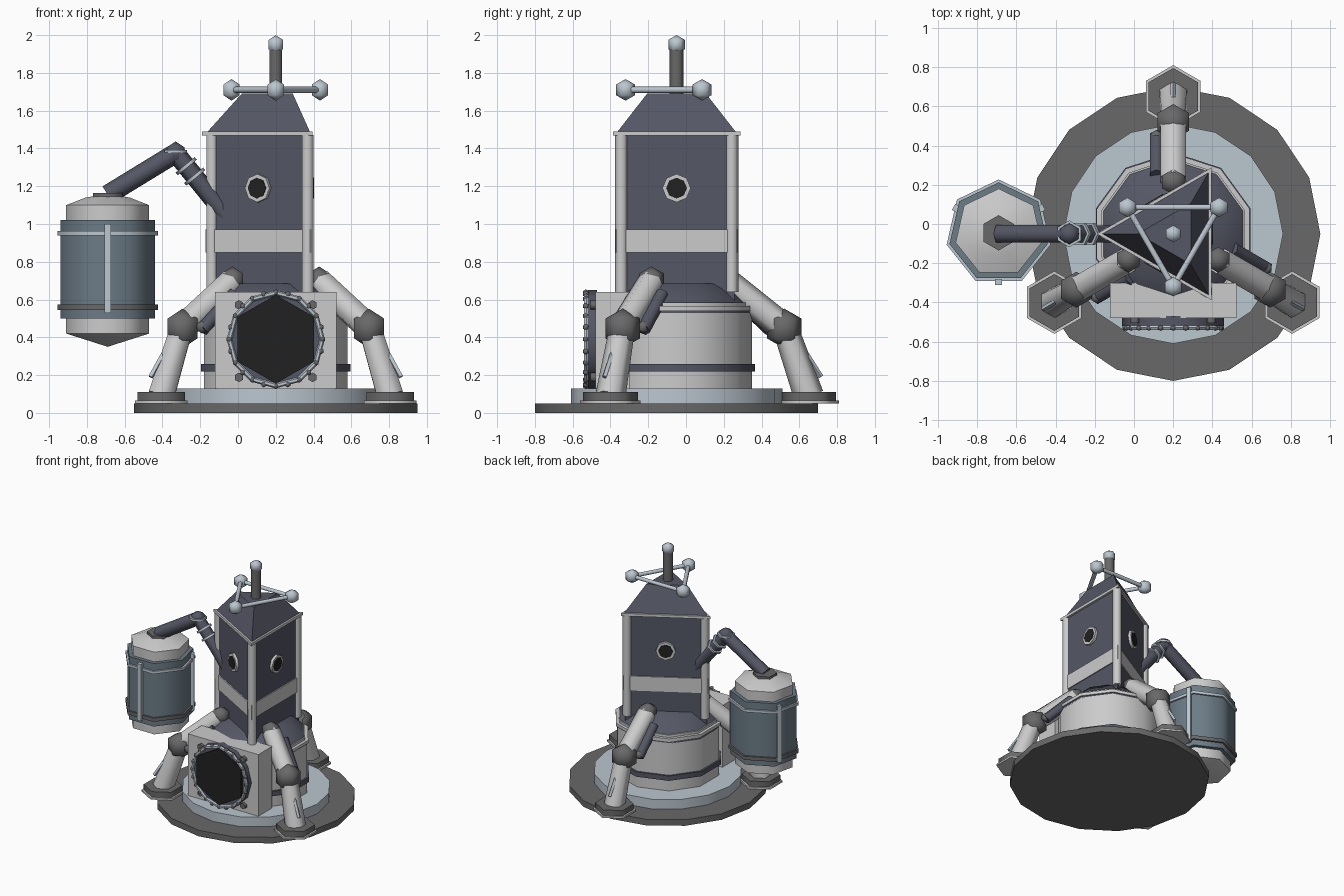
import bpy, bmesh
from math import sin, cos, pi, radians
from mathutils import Vector

if "Cube" in bpy.data.objects:
    bpy.data.objects.remove(bpy.data.objects["Cube"])

CX, CY = 0.2, -0.05      # main axis


def mat(name, r, g, b):
    m = bpy.data.materials.new(name)
    m.diffuse_color = (r, g, b, 1)
    m.use_nodes = True
    m.node_tree.nodes["Principled BSDF"].inputs["Base Color"].default_value = m.diffuse_color
    return m


LIGHT = mat("light_grey", 0.6, 0.6, 0.6)
PALE = mat("pale_blue", 0.5, 0.57, 0.63)
DARK = mat("dark_slate", 0.09, 0.095, 0.13)
GREY = mat("mid_grey", 0.14, 0.14, 0.14)
BLACK = mat("black", 0.015, 0.015, 0.015)
STEEL = mat("steel_blue", 0.15, 0.2, 0.24)


def finish(name, bm, col, smooth=True):
    bmesh.ops.recalc_face_normals(bm, faces=bm.faces)
    me = bpy.data.meshes.new(name)
    bm.to_mesh(me)
    bm.free()
    ob = bpy.data.objects.new(name, me)
    bpy.context.collection.objects.link(ob)
    me.materials.append(col)
    if smooth:
        bpy.ops.object.select_all(action='DESELECT')
        ob.select_set(True)
        bpy.context.view_layer.objects.active = ob
        bpy.ops.object.shade_smooth_by_angle(angle=radians(62))
    return ob


def lathe(name, profile, n, col, x=CX, y=CY, start=90, smooth=True):
    """Stack (radius, z) rings of n sides, closed at both ends."""
    bm = bmesh.new()
    rings = []
    for r, z in profile:
        if r == 0:
            rings.append([bm.verts.new((x, y, z))])
        else:
            a = [radians(start) + 2 * pi * i / n for i in range(n)]
            rings.append([bm.verts.new((x + r * cos(t), y + r * sin(t), z)) for t in a])
    for lo, hi in zip(rings, rings[1:]):
        for i in range(n):
            j = (i + 1) % n
            if len(lo) == 1:
                bm.faces.new((lo[0], hi[i], hi[j]))
            elif len(hi) == 1:
                bm.faces.new((lo[i], lo[j], hi[0]))
            else:
                bm.faces.new((lo[i], lo[j], hi[j], hi[i]))
    for end in (rings[0], rings[-1]):
        if len(end) > 1:
            bm.faces.new(end)
    return finish(name, bm, col, smooth)


def tube(name, a, b, r, col, n=6, r2=None):
    a, b = Vector(a), Vector(b)
    ob = lathe(name, [(r, 0), (r if r2 is None else r2, (b - a).length)], n, col, 0, 0)
    ob.location = a
    ob.rotation_euler = (b - a).to_track_quat('Z', 'Y').to_euler()
    return ob


def ball(name, p, r, col):
    x, y, z = p
    return lathe(name, [(0, z - r), (.87 * r, z - r / 2), (.87 * r, z + r / 2), (0, z + r)],
                 6, col, x, y)


def box(name, c, size, col, turn=0):
    bm = bmesh.new()
    bmesh.ops.create_cube(bm, size=1)
    bmesh.ops.scale(bm, vec=size, verts=bm.verts)
    ob = finish(name, bm, col, False)
    ob.location = c
    ob.rotation_euler.z = radians(turn)
    return ob


def polar(deg, r, z, side=0):
    t = radians(deg)
    return (CX + r * cos(t) - side * sin(t), CY + r * sin(t) + side * cos(t), z)


# Landing pad and round lower hull
lathe("base_disc", [(.75, 0), (.75, .05)], 16, GREY)
lathe("base_step", [(.56, .05), (.56, .13)], 16, PALE)
lathe("lower_hull", [(.4, .13), (.4, .53)], 10, LIGHT)
lathe("lower_hull_band", [(.415, .22), (.415, .26)], 10, DARK)
lathe("hull_collar", [(.4, .52), (.4, .55)], 10, DARK)
lathe("hull_rim", [(.41, .54), (.41, .565), (.385, .565), (.385, .585)], 10, LIGHT)
lathe("hull_shoulder", [(.38, .58), (.27, .685)], 10, DARK)

# Three-sided tower with band, trim and cap
lathe("tower", [(.355, .58), (.355, 1.48)], 3, DARK, start=180, smooth=False)
lathe("tower_band", [(.372, .85), (.372, .97)], 3, LIGHT, start=180, smooth=False)
lathe("tower_trim", [(.39, 1.468), (.39, 1.49)], 3, LIGHT, start=180, smooth=False)
lathe("tower_cap", [(.36, 1.49), (.18, 1.69)], 3, DARK, start=180, smooth=False)
for k, a in enumerate((60, 180, 300)):
    tube(f"corner_post_{k}", polar(a, .338, .64), polar(a, .338, 1.47), .034, LIGHT)
for k, a in enumerate((0, 120, 240)):
    tube(f"porthole_ring_{k}", polar(a, .17, 1.19), polar(a, .198, 1.19), .075, LIGHT, 8)
    tube(f"porthole_glass_{k}", polar(a, .17, 1.19), polar(a, .202, 1.19), .055, BLACK, 8)

# Mast and triangular antenna frame
tube("mast", (CX, CY, 1.68), (CX, CY, 1.93), .038, GREY)
ball("mast_tip", (CX, CY, 1.95), .05, PALE)
for k, a in enumerate((30, 150, 270)):
    ball(f"antenna_node_{k}", polar(a, .27, 1.71), .057, PALE)
    tube(f"antenna_bar_{k}", polar(a, .27, 1.71), polar(a + 120, .27, 1.71), .017, PALE)

# Front hatch housing
box("hatch_housing", (CX, -.39, .385), (.645, .18, .51), LIGHT)
tube("hatch_plate", (CX, -.47, .39), (CX, -.52, .39), .26, DARK, 12)
tube("hatch_door", (CX, -.5, .39), (CX, -.535, .39), .235, BLACK)
bpy.ops.mesh.primitive_torus_add(major_segments=12, minor_segments=6, major_radius=.246,
                                 minor_radius=.014, location=(CX, -.528, .39),
                                 rotation=(pi / 2, 0, 0))
bpy.context.object.name = "hatch_seal"
bpy.context.object.data.materials.append(PALE)
for k in range(24):
    t = 2 * pi * k / 24
    ball(f"hatch_bead_{k}", (CX + .247 * cos(t), -.53, .39 + .247 * sin(t)), .017, GREY)
for k, (sx, sz) in enumerate(((-1, -1), (1, -1), (-1, 1), (1, 1))):
    p = (CX + sx * .195, -.47, .38 + sz * .192)
    tube(f"hatch_bolt_{k}", p, (p[0], -.505, p[2]), .025, GREY)

# Three legs
for k, a in enumerate((90, 210, 330)):
    x, y, _ = polar(a, .7, 0)
    lathe(f"leg_{k}_sole", [(.16, .05), (.16, .065)], 6, LIGHT, x, y)
    lathe(f"leg_{k}_foot", [(.145, .06), (.145, .11)], 6, GREY, x, y)
    tube(f"leg_{k}_shin", polar(a, .7, .09), polar(a, .575, .45), .08, LIGHT, r2=.068)
    ball(f"leg_{k}_knee", polar(a, .57, .447), .105, GREY)
    tube(f"leg_{k}_thigh", polar(a, .57, .45), polar(a, .27, .69), .075, LIGHT)
    ball(f"leg_{k}_hip", polar(a, .265, .7), .075, GREY)
    tube(f"leg_{k}_piston", polar(a, .5, .44, .085), polar(a, .3, .63, .085), .038, DARK)
    ball(f"leg_{k}_piston_end", polar(a, .5, .455, .085), .035, GREY)
    tube(f"leg_{k}_shin_strut", polar(a, .65, .37), polar(a, .765, .19), .014, PALE, 4)

# Seven-sided hanging tank
TX, TY = -.69, -.045
lathe("tank_bottom", [(0, .35), (.225, .42), (.225, .5)], 7, LIGHT, TX, TY)
lathe("tank_shell", [(.257, .5), (.257, 1.02)], 7, STEEL, TX, TY)
lathe("tank_top", [(.225, 1.01), (.225, 1.1), (.12, 1.14), (0, 1.16)], 7, LIGHT, TX, TY)
lathe("tank_lower_band", [(.272, .545), (.272, .575)], 7, GREY, TX, TY)
lathe("tank_upper_band", [(.272, .94), (.272, .962)], 7, PALE, TX, TY)
for k, a in enumerate((30, 150, 270)):
    t = radians(a)
    box(f"tank_strap_{k}", (TX + .25 * cos(t), TY + .25 * sin(t), .765),
        (.035, .03, .47), PALE, a + 90)
lathe("tank_mount", [(.09, 1.13), (.09, 1.165)], 6, GREY, TX, TY)

# Arm carrying the tank
tip, elbow, root = Vector((-.69, CY, 1.155)), Vector((-.33, CY, 1.375)), Vector((-.05, CY, 1.03))
tube("forearm", tip, elbow, .052, DARK)
tube("upper_arm", root, elbow, .05, DARK)
ball("arm_elbow", elbow, .062, DARK)
lathe("elbow_ring", [(.068, 1.375), (.068, 1.392)], 6, PALE, elbow.x, CY)
for k, f in enumerate((.62, .78)):
    p = root.lerp(elbow, f)
    tube(f"arm_ring_{k}", p, p + (elbow - root).normalized() * .018, .065, PALE)
